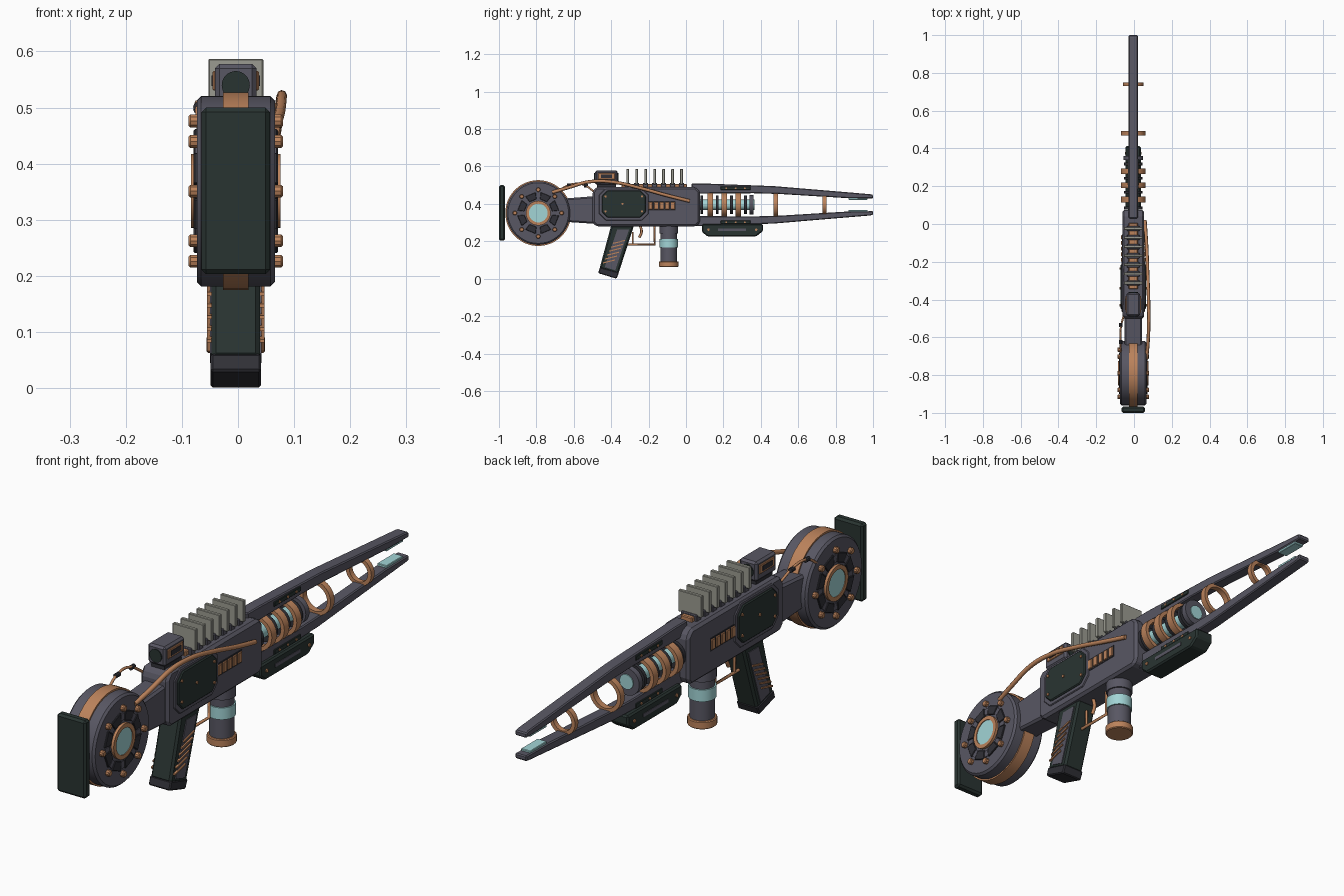
import bpy, bmesh, math

if "Cube" in bpy.data.objects:
    bpy.data.objects.remove(bpy.data.objects["Cube"])

CX = -0.004  # centre plane of the body


def colour(name, rgb):
    m = bpy.data.materials.new(name)
    m.diffuse_color = (*rgb, 1)
    m.use_nodes = True
    m.node_tree.nodes["Principled BSDF"].inputs["Base Color"].default_value = m.diffuse_color
    return m


STEEL = colour("slate steel", (0.098, 0.095, 0.125))
COPPER = colour("copper", (0.50, 0.225, 0.105))
CYAN = colour("pale cyan", (0.36, 0.66, 0.67))
DARK = colour("dark green polymer", (0.022, 0.034, 0.031))
FIN = colour("warm grey", (0.33, 0.33, 0.285))
BLACK = colour("dark iron", (0.030, 0.030, 0.038))


def finish(name, bm, mat, bevel=0, smooth=False):
    bmesh.ops.remove_doubles(bm, verts=bm.verts, dist=1e-5)
    bmesh.ops.recalc_face_normals(bm, faces=bm.faces)
    me = bpy.data.meshes.new(name)
    bm.to_mesh(me)
    bm.free()
    me.materials.append(mat)
    ob = bpy.data.objects.new(name, me)
    bpy.context.collection.objects.link(ob)
    if bevel:
        b = ob.modifiers.new("bevel", 'BEVEL')
        b.width, b.segments, b.limit_method = bevel, 1, 'ANGLE'
    if smooth:
        bpy.ops.object.select_all(action='DESELECT')
        ob.select_set(True)
        bpy.context.view_layer.objects.active = ob
        bpy.ops.object.shade_smooth_by_angle(angle=math.radians(35))
    return ob


def prism(name, pts, x0, x1, mat, bevel=0):
    """Extrude a (y, z) outline from x0 to x1."""
    bm = bmesh.new()
    a, b = ([bm.verts.new((x, y, z)) for y, z in pts] for x in (x0, x1))
    bm.faces.new(a)
    bm.faces.new(b)
    n = len(pts)
    for i in range(n):
        j = (i + 1) % n
        bm.faces.new((a[i], a[j], b[j], b[i]))
    return finish(name, bm, mat, bevel)


def box(name, x0, x1, y0, y1, z0, z1, mat, bevel=0):
    return prism(name, [(y0, z0), (y1, z0), (y1, z1), (y0, z1)], x0, x1, mat, bevel)


def octagon(y0, y1, z0, z1, c):
    return [(y0 + c, z0), (y1 - c, z0), (y1, z0 + c), (y1, z1 - c),
            (y1 - c, z1), (y0 + c, z1), (y0, z1 - c), (y0, z0 + c)]


def lathe(name, profile, loc, axis, mat, closed=False, segs=32):
    """Turn an (r, h) profile around the axis through loc."""
    bm = bmesh.new()
    rows = []
    for i in range(segs):
        t = 2 * math.pi * i / segs
        row = []
        for r, h in profile:
            c, s = r * math.cos(t), r * math.sin(t)
            p = {'X': (h, c, s), 'Y': (c, h, s), 'Z': (c, s, h)}[axis]
            row.append(bm.verts.new([p[k] + loc[k] for k in range(3)]))
        rows.append(row)
    n = len(profile)
    for i in range(segs):
        a, b = rows[i], rows[(i + 1) % segs]
        for k in range(n if closed else n - 1):
            m = (k + 1) % n
            bm.faces.new((a[k], a[m], b[m], b[k]))
    bmesh.ops.dissolve_degenerate(bm, edges=bm.edges, dist=1e-6)
    return finish(name, bm, mat, 0, True)


def cyl(name, loc, r, d, axis, mat, c=0.0, segs=32):
    h = d / 2
    prof = [(0, -h), (r - c, -h), (r, c - h), (r, h - c), (r - c, h), (0, h)] if c else \
        [(0, -h), (r, -h), (r, h), (0, h)]
    return lathe(name, prof, loc, axis, mat, False, segs)


def ring(name, loc, r0, r1, d, axis, mat, segs=32):
    h = d / 2
    return lathe(name, [(r0, -h), (r1, -h), (r1, h), (r0, h)], loc, axis, mat, True, segs)


def tube(name, pts, r, mat, smooth=True):
    cu = bpy.data.curves.new(name, 'CURVE')
    cu.dimensions, cu.bevel_depth, cu.bevel_resolution = '3D', r, 2
    cu.use_fill_caps, cu.resolution_u = True, 6
    sp = cu.splines.new('BEZIER' if smooth else 'POLY')
    points = sp.bezier_points if smooth else sp.points
    points.add(len(pts) - 1)
    for p, co in zip(points, pts):
        p.co = co if smooth else (*co, 1)
        if smooth:
            p.handle_left_type = p.handle_right_type = 'AUTO'
    cu.materials.append(mat)
    ob = bpy.data.objects.new(name, cu)
    bpy.context.collection.objects.link(ob)
    bpy.ops.object.select_all(action='DESELECT')
    ob.select_set(True)
    bpy.context.view_layer.objects.active = ob
    bpy.ops.object.convert(target='MESH')


# Shoulder plate and drum stock
box("shoulder_plate", CX - .061, CX + .061, -1, -.967, .203, .5, DARK, .008)
DY, DZ = -.79, .351
cyl("drum", (CX, DY, DZ), .17, .139, 'X', STEEL, .008, 48)
ring("drum_band", (CX, DY, DZ), .15, .176, .046, 'X', COPPER, 48)

# Receiver, neck and sight
prism("neck", [(-.66, .305), (-.48, .293), (-.48, .442), (-.66, .428)], CX - .046, CX + .046, STEEL, .008)
prism("receiver", [(-.5, .30), (-.48, .28), (.055, .28), (.075, .30), (.075, .465), (.05, .49),
                   (-.48, .49), (-.5, .465)], CX - .058, CX + .058, STEEL, .01)
box("sight_base", CX - .028, CX + .028, -.475, -.375, .48, .51, BLACK)
box("sight_body", CX - .037, CX + .037, -.487, -.365, .503, .578, STEEL, .008)
for y in (-.488, -.364):
    cyl("sight_lens", (CX, y, .54), .025, .006, 'Y', DARK)

# Parts that repeat on both flanks
for s in (-1, 1):
    def X(d):
        return CX + s * d
    ring("drum_hub_ring", (X(.071), DY, DZ), .05, .066, .018, 'X', COPPER)
    cyl("drum_lens", (X(.071), DY, DZ), .051, .012, 'X', CYAN)
    for k in range(8):
        t = k * math.pi / 4
        cyl("drum_bolt", (X(.074), DY + .125 * math.cos(t), DZ + .125 * math.sin(t)),
            .012, .02, 'X', COPPER, .003, 10)
        t += math.pi / 8
        wedge = [(DY + r * math.cos(t + a), DZ + r * math.sin(t + a))
                 for r, a in ((.075, -.27), (.112, -.27), (.112, .27), (.075, .27))]
        prism("drum_wedge", wedge, X(.066), X(.075), BLACK, .002)
        t -= math.pi / 8
        wedge = [(DY + r * math.cos(t + a), DZ + r * math.sin(t + a))
                 for r, a in ((.078, -.1), (.105, -.1), (.105, .1), (.078, .1))]
        prism("drum_spoke", wedge, X(.066), X(.073), STEEL)
    prism("flank_frame", octagon(-.465, -.2, .312, .483, .035), X(.05), X(.062), STEEL, .003)
    prism("flank_plate", octagon(-.45, -.215, .327, .472, .03), X(.05), X(.068), DARK, .004)
    for y, z in ((-.43, .36), (-.43, .44), (-.235, .36), (-.235, .44), (-.34, .4)):
        cyl("plate_bolt", (X(.069), y, z), .006, .007, 'X', COPPER, 0, 8)
    box("vent_recess", X(.055), X(.0595), -.205, -.055, .365, .415, BLACK)
    for k in range(5):
        y = -.19 + k * .03
        box("vent_bar", X(.05), X(.064), y - .011, y + .011, .37, .41, COPPER, .002)
    box("sight_side_plate", X(.03), X(.041), -.47, -.38, .53, .565, COPPER, .002)
    box("sight_side_slot", X(.03), X(.043), -.455, -.395, .538, .557, BLACK)
    # Grip inlay and ribs
    prism("grip_inlay", [(-.368, .262), (-.305, .262), (-.378, .045), (-.435, .062)], X(.04), X(.046), STEEL)
    for k in range(6):
        y, z = -.355 - k * .011, .19 - k * .021
        prism("grip_rib", [(y - .035, z - .004), (y + .03, z + .012), (y + .03, z + .018),
                           (y - .035, z + .002)], X(.04), X(.051), COPPER)
    # Slots on the prongs and bolts on the lower housing
    for z in (.484, .302):
        box("prong_slot", X(.015), X(.028), .185, .345, z - .009, z + .009, DARK, .002)
        for y in (.215, .265, .315):
            cyl("slot_stud", (X(.028), y, z), .005, .005, 'X', COPPER, 0, 8)
    for y in (.12, .375):
        cyl("housing_bolt", (X(.041), y, .262), .007, .007, 'X', COPPER, 0, 8)
    box("housing_slot", X(.035), X(.042), .17, .32, .255, .268, STEEL)

# Cooling fins on a copper rail
box("fin_rail", CX - .024, CX + .024, -.345, .005, .48, .507, COPPER, .003)
for k in range(7):
    y = -.312 + k * .048
    box("fin_foot", CX - .034, CX + .034, y - .014, y + .014, .485, .513, STEEL, .003)
    box("cooling_fin", CX - .049, CX + .049, y - .007, y + .007, .505, .587, FIN, .002)

# Rear grip, trigger and guard
prism("rear_grip", [(-.4, .285), (-.278, .285), (-.362, .025), (-.462, .055)], CX - .043, CX + .043, DARK, .008)
prism("grip_cap", [(-.46, .062), (-.358, .033), (-.372, .0), (-.47, .03)], CX - .045, CX + .045, BLACK, .004)
tube("trigger_guard", [(CX, -.315, .183), (CX, -.168, .183), (CX, -.168, .285)], .006, COPPER, False)
tube("guard_brace", [(CX, -.285, .25), (CX, -.285, .183)], .005, COPPER, False)
tube("trigger", [(CX, -.245, .285), (CX, -.238, .25), (CX, -.25, .22)], .007, COPPER)

# Vertical fore grip
cyl("fore_grip", (CX, -.092, .185), .044, .21, 'Z', STEEL)
ring("fore_grip_band", (CX, -.092, .19), .03, .049, .045, 'Z', CYAN)
cyl("fore_grip_cap", (CX, -.092, .078), .052, .03, 'Z', COPPER, .003)
ring("fore_grip_collar", (CX, -.092, .262), .03, .05, .04, 'Z', STEEL)

# Twin prongs mirrored about the bore line, with glowing tip plates
BZ = .395
for s in (-1, 1):
    outline = [(.03, .06), (.36, .062), (.5, .058), (.86, .036), (1, .034), (1, .053),
               (.985, .057), (.47, .1), (.1, .114), (.03, .114)]
    prism("prong", [(y, BZ + s * d) for y, d in outline], CX - .024, CX + .024, STEEL, .004)
    z = BZ + s * .033
    box("tip_plate", CX - .02, CX + .02, .87, .97, z - .006, z + .006, CYAN, .002)

# Bore core and rings
cyl("bore_core", (CX, .215, BZ), .028, .3, 'Y', CYAN)
for y in (.085, .168, .243, .318):
    cyl("core_disc", (CX, y, BZ), .05, .014, 'Y', BLACK)
ring("core_end", (CX, .35, BZ), .024, .052, .022, 'Y', STEEL)
for y, r, w in ((.13, .066, .03), (.205, .066, .03), (.28, .066, .03), (.48, .066, .024), (.74, .054, .02)):
    ring("bore_ring", (CX, y, BZ), r - .015, r, w, 'Y', COPPER)

# Lower housing
prism("lower_housing", [(.085, .292), (.412, .292), (.412, .255), (.375, .226), (.115, .226), (.085, .25)],
      CX - .04, CX + .04, DARK, .006)

# Feed pipe on the right, thin cable on the left
tube("feed_pipe", [(.066, -.715, .462), (.074, -.63, .487), (.078, -.52, .518), (.077, -.4, .518),
                   (.072, -.25, .486), (.066, -.1, .445), (.058, .02, .415)], .009, COPPER)
tube("thin_cable", [(-.068, -.7, .455), (-.072, -.62, .503), (-.07, -.55, .503), (-.056, -.49, .465)],
     .005, COPPER)
for y, z in ((-.625, .501), (-.535, .497)):
    cyl("cable_clip", (-.071, y, z), .009, .022, 'Y', BLACK, 0, 10)
